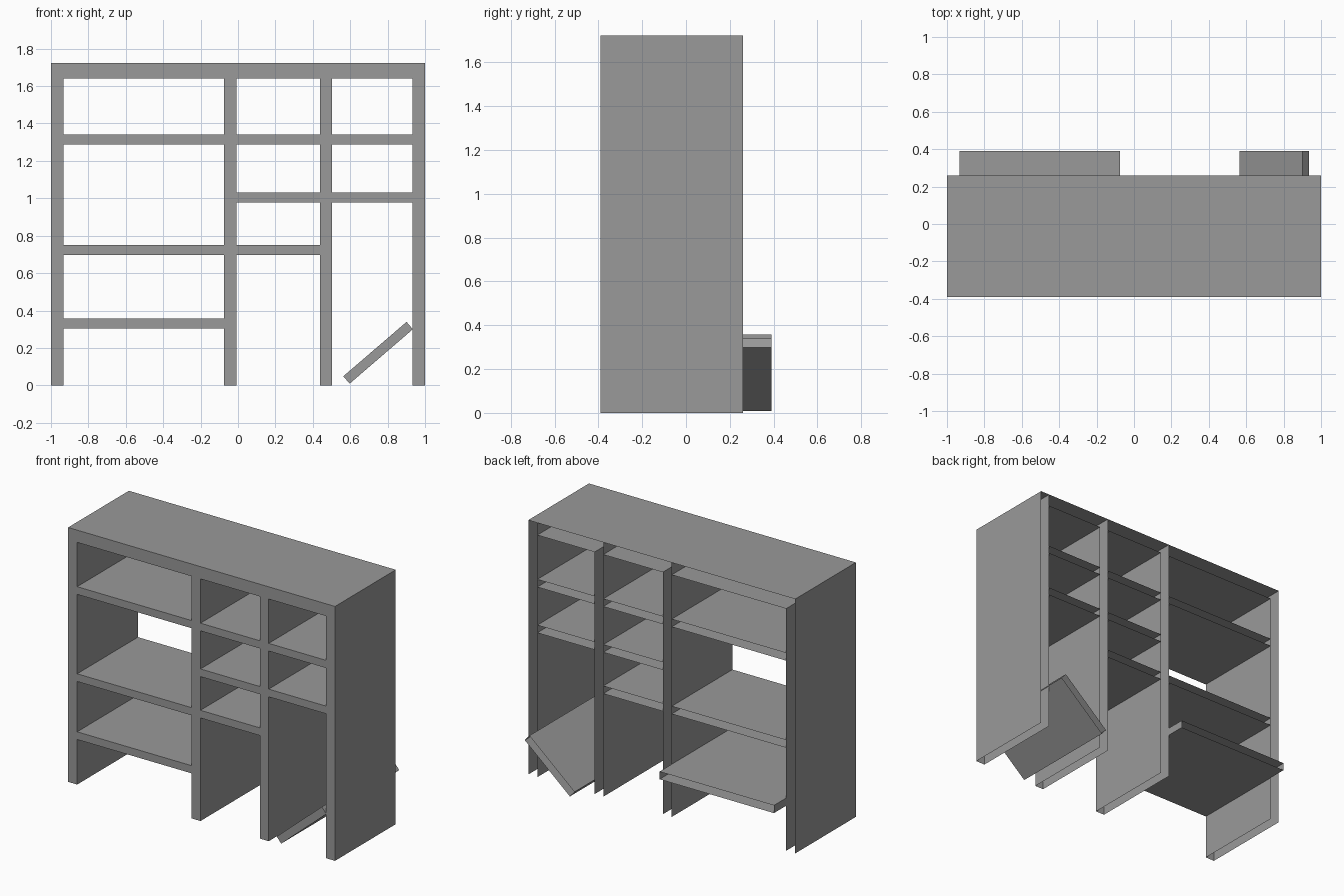
import bpy, bmesh, math
from mathutils import Matrix

if "Cube" in bpy.data.objects:
    bpy.data.objects.remove(bpy.data.objects["Cube"])

FRONT, BACK = -0.39, 0.26
TOP, UNDER = 1.723, 1.64

grey = bpy.data.materials.new("dark_grey")
grey.diffuse_color = (0.32, 0.32, 0.32, 1)
grey.use_nodes = True
grey.node_tree.nodes["Principled BSDF"].inputs["Base Color"].default_value = grey.diffuse_color

# corner order of each side, as (x, y, z) picks between low and high
SIDES = {
    "left":   [(0, 0, 0), (0, 0, 1), (0, 1, 1), (0, 1, 0)],
    "right":  [(1, 0, 0), (1, 1, 0), (1, 1, 1), (1, 0, 1)],
    "front":  [(0, 0, 0), (1, 0, 0), (1, 0, 1), (0, 0, 1)],
    "bottom": [(0, 0, 0), (0, 1, 0), (1, 1, 0), (1, 0, 0)],
    "top":    [(0, 0, 1), (1, 0, 1), (1, 1, 1), (0, 1, 1)],
}


def panel(name, x, y, z, sides=tuple(SIDES)):
    """Open-backed box made of only the listed sides."""
    bm = bmesh.new()
    for s in sides:
        bm.faces.new([bm.verts.new((x[i], y[j], z[k])) for i, j, k in SIDES[s]])
    bmesh.ops.remove_doubles(bm, verts=bm.verts, dist=1e-5)
    mesh = bpy.data.meshes.new(name)
    bm.to_mesh(mesh)
    bm.free()
    mesh.materials.append(grey)
    ob = bpy.data.objects.new(name, mesh)
    bpy.context.collection.objects.link(ob)
    return ob


DEPTH = (FRONT, BACK)
posts = [(-1.0, -0.932), (-0.075, -0.008), (0.438, 0.503), (0.932, 1.0)]
bays = [(a[1], b[0]) for a, b in zip(posts, posts[1:])]

# Upright posts: thin sheets, open at the back and underneath
for i, x in enumerate(posts):
    panel(f"post_{i + 1}", x, DEPTH, (0, UNDER), ("left", "right", "front"))
    if i:
        panel(f"post_upper_wall_{i + 1}", x, DEPTH, (UNDER, TOP), ("left",))

# Top board with its underside in each bay
panel("top_board", (-1, 1), DEPTH, (UNDER, TOP), ("left", "right", "front", "top"))
for i, x in enumerate(bays):
    panel(f"top_underside_{i + 1}", x, DEPTH, (UNDER, TOP), ("bottom",))

# Fixed shelves, open at the back
levels = [(1.34, 0.75), (1.34, 1.03, 0.75), (1.34, 1.03)]
for i, (x, tops) in enumerate(zip(bays, levels)):
    for n, t in enumerate(tops):
        panel(f"shelf_{i + 1}_{n + 1}", x, DEPTH, (t - 0.052, t),
              ("front", "top", "bottom"))

# Loose boards that stick out at the back: one level, one fallen
panel("loose_shelf", bays[0], (FRONT, 0.39), (0.305, 0.357))
fallen = panel("fallen_shelf", (-0.223, 0.223), (FRONT, 0.39), (-0.026, 0.026))
fallen.data.transform(Matrix.Translation((0.749, 0, 0.174))
                      @ Matrix.Rotation(math.radians(-40.7), 4, "Y"))
